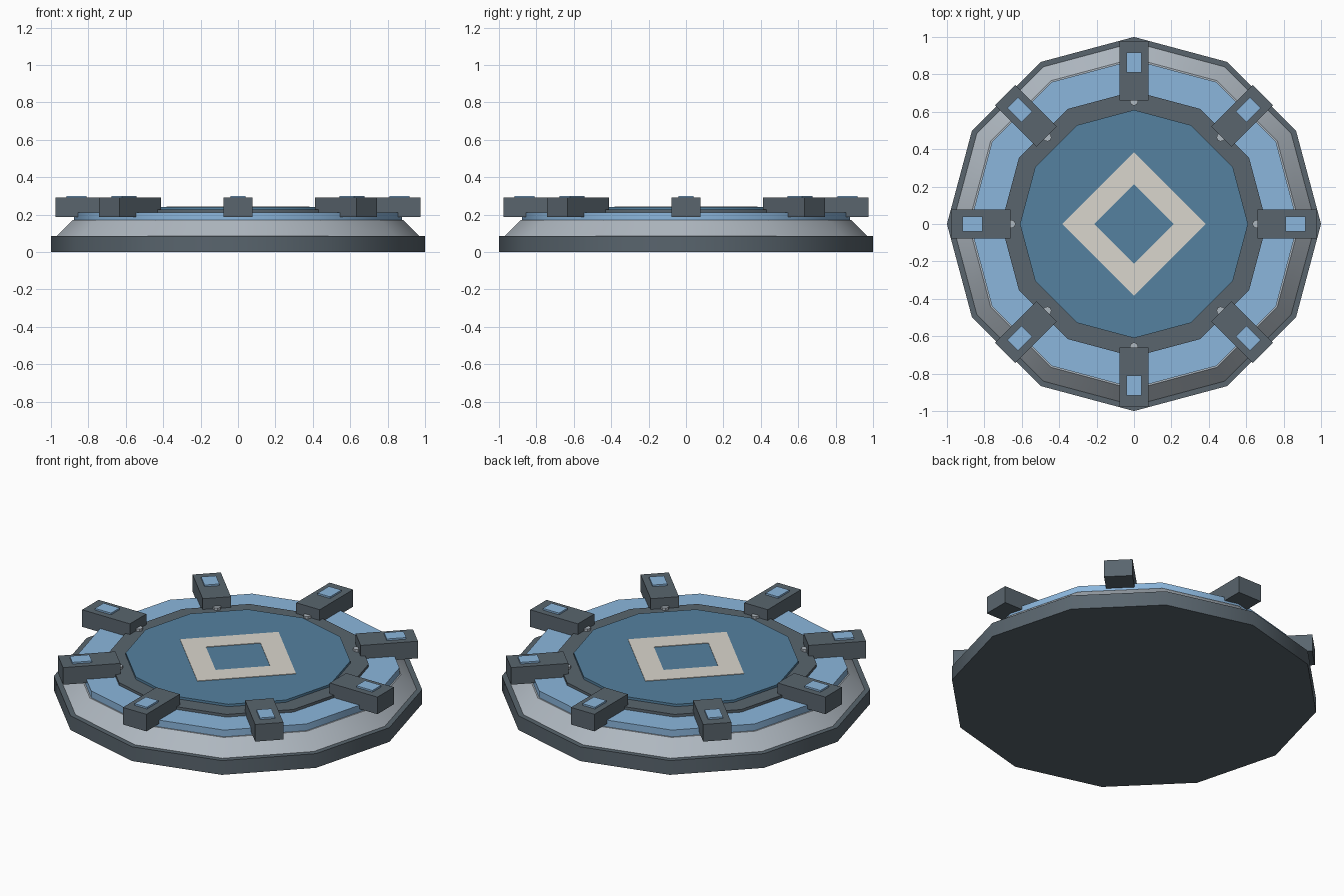
import bpy
from math import pi, cos, sin, radians
from mathutils import Matrix

if "Cube" in bpy.data.objects:
    bpy.data.objects.remove(bpy.data.objects["Cube"])


def material(name, rgb):
    m = bpy.data.materials.new(name)
    m.diffuse_color = (*rgb, 1)
    m.use_nodes = True
    m.node_tree.nodes["Principled BSDF"].inputs["Base Color"].default_value = m.diffuse_color
    return m


slate = material("slate", (0.10, 0.13, 0.155))
silver = material("silver", (0.43, 0.48, 0.53))
sky = material("light_blue", (0.26, 0.47, 0.72))
deep = material("deep_blue", (0.09, 0.22, 0.35))
cream = material("cream", (0.70, 0.67, 0.61))


def tier(name, r1, r2, z1, z2, mat, n=12, loc=(0, 0), smooth=False):
    """Upright prism or frustum with a vertex on the +x axis."""
    bpy.ops.mesh.primitive_cone_add(vertices=n, radius1=r1, radius2=r2, depth=z2 - z1,
                                    location=(loc[0], loc[1], (z1 + z2) / 2))
    ob = bpy.context.object
    ob.name = name
    ob.data.materials.append(mat)
    if smooth:
        bpy.ops.object.shade_smooth_by_angle(angle=radians(35))
    return ob


def radial_box(name, r1, r2, width, z1, z2, angle, mat):
    """Box lying along a spoke between radii r1 and r2."""
    r = (r1 + r2) / 2
    bpy.ops.mesh.primitive_cube_add(size=1, location=(r * cos(angle), r * sin(angle), (z1 + z2) / 2),
                                    rotation=(0, 0, angle))
    ob = bpy.context.object
    ob.name = name
    ob.scale = (r2 - r1, width, z2 - z1)
    ob.data.materials.append(mat)
    return ob


# Stacked twelve-sided tiers
tier("base_plate", 1.0, 1.0, 0, 0.085, slate, smooth=True)
tier("sloped_skirt", 0.97, 0.885, 0.085, 0.17, silver, smooth=True)
tier("light_ring", 0.877, 0.877, 0.17, 0.21, sky, smooth=True)
tier("deck_rim", 0.71, 0.71, 0.21, 0.226, slate, smooth=True)
tier("deck", 0.61, 0.61, 0.226, 0.24, deep, smooth=True)

# Diamond marking, an open square frame on the deck
outer, inner, zb, zt = 0.383, 0.212, 0.239, 0.243
verts = [(r * cos(i * pi / 2), r * sin(i * pi / 2), z)
         for r, z in ((outer, zb), (outer, zt), (inner, zt), (inner, zb)) for i in range(4)]
faces = [(a * 4 + i, a * 4 + (i + 1) % 4, (a + 1) % 4 * 4 + (i + 1) % 4, (a + 1) % 4 * 4 + i)
         for a in range(4) for i in range(4)]
faces = [tuple(f) for f in faces]
mesh = bpy.data.meshes.new("diamond_marking")
mesh.from_pydata(verts, [], faces)
mesh.materials.append(cream)
bpy.context.collection.objects.link(bpy.data.objects.new("diamond_marking", mesh))

# Eight clamps with lamps and bolts
for k in range(8):
    a = k * pi / 4
    radial_box(f"clamp_{k}", 0.66, 0.975, 0.155, 0.188, 0.29, a, slate)
    radial_box(f"clamp_lamp_{k}", 0.81, 0.917, 0.082, 0.288, 0.30, a, sky)
    tier(f"bolt_{k}", 0.022, 0.022, 0.22, 0.24, silver, n=8,
         loc=(0.655 * cos(a), 0.655 * sin(a)))
